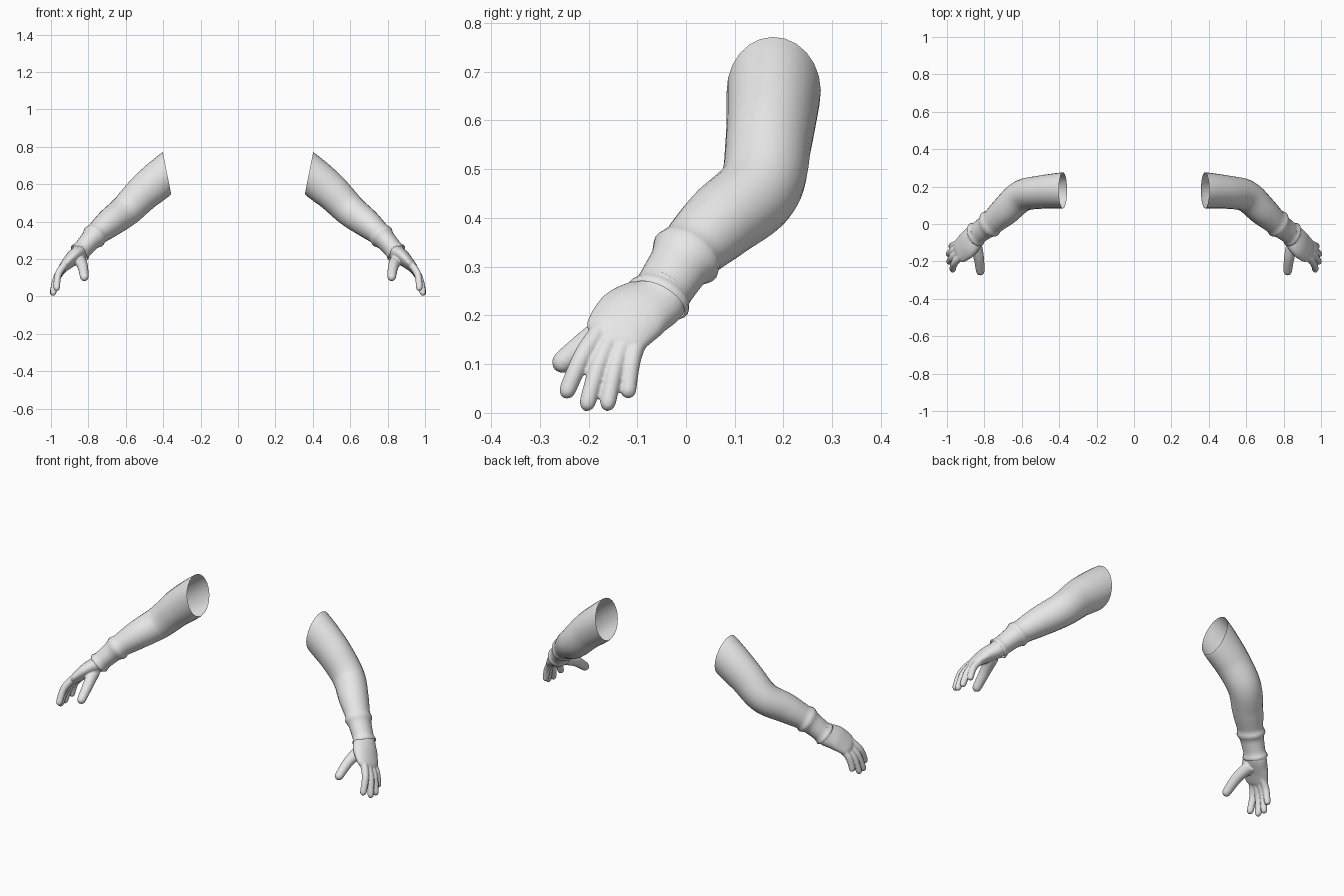
import bpy, bmesh, math
from mathutils import Vector

cube = bpy.data.objects.get("Cube")
if cube:
    bpy.data.objects.remove(cube)

material = bpy.data.materials.new("light_grey")
material.use_nodes = True
colour = (0.8, 0.8, 0.8, 1)
material.diffuse_color = colour
material.node_tree.nodes["Principled BSDF"].inputs["Base Color"].default_value = colour

SEGMENTS = 24
STEPS = 10
FRONT = Vector((-0.1, -1, 0))
THUMB_SIDE = Vector((-0.3, -0.9, 0.4))
SHOULDER_AXIS = Vector((1, 0, -0.2))


def spline(keys, t):
    """Smooth curve through key points that also carry a radius."""
    last = len(keys) - 1
    i = min(int(t), last - 1)
    f = t - i
    a, b, c, d = (keys[min(max(i + k, 0), last)] for k in (-1, 0, 1, 2))
    return b + f / 2 * (c - a + f * (2 * a - 5 * b + 4 * c - d + f * (3 * (b - c) + d - a)))


def skin_rings(bm, rings):
    """Bridge neighbouring rings with quads."""
    for lower, upper in zip(rings, rings[1:]):
        for k in range(SEGMENTS):
            n = (k + 1) % SEGMENTS
            bm.faces.new((lower[k], lower[n], upper[n], upper[k]))


def add_ring(bm, centre, axis, side, width, thickness):
    axis = axis.normalized()
    across = (side - axis * side.dot(axis)).normalized()
    up = across.cross(axis)
    angles = [math.tau * k / SEGMENTS for k in range(SEGMENTS)]
    return [bm.verts.new(centre + across * width * math.cos(a) + up * thickness * math.sin(a))
            for a in angles]


def path_samples(keys):
    """Yield the parameter, centre, direction and radius along a path."""
    keys = [Vector(key) for key in keys]
    count = STEPS * (len(keys) - 1)
    samples = [spline(keys, i / STEPS) for i in range(count + 1)]
    for i, sample in enumerate(samples):
        direction = samples[min(i + 1, count)] - samples[max(i - 1, 0)]
        yield i / STEPS, sample.xyz, direction.xyz, sample.w


def add_limb(bm, keys, flatten=0):
    """Closed limb with a rounded end, growing flatter along its length."""
    rings = []
    length = len(keys) - 1
    for t, centre, axis, radius in path_samples(keys):
        u = t / length
        tip = max(u - 0.85, 0) / 0.15
        radius *= math.sqrt(max(1 - tip * tip, 0.05))
        flat = flatten * u
        rings.append(add_ring(bm, centre, axis, THUMB_SIDE, radius * (1 + flat), radius * (1 - flat)))
    skin_rings(bm, rings)
    bm.faces.new(rings[0])
    bm.faces.new(rings[-1])


def make_object(bm, name):
    """Smooth-shaded object, ready for its modifiers."""
    bmesh.ops.recalc_face_normals(bm, faces=bm.faces)
    mesh = bpy.data.meshes.new(name)
    bm.to_mesh(mesh)
    bm.free()
    mesh.materials.append(material)
    mesh.shade_smooth()
    obj = bpy.data.objects.new(name, mesh)
    bpy.context.collection.objects.link(obj)
    return obj


def mirror(obj):
    obj.modifiers.new("Both sides", "MIRROR").use_mirror_merge = False


# Sleeves: open shoulder, bent elbow, two gathered rolls near the wrist
sleeve_path = [
    (0.38, 0.18, 0.66, 0.105),
    (0.5, 0.17, 0.56, 0.093),
    (0.6, 0.15, 0.46, 0.086),
    (0.69, 0.07, 0.39, 0.078),
    (0.77, 0, 0.32, 0.062),
    (0.85, -0.06, 0.23, 0.053),
]
bm = bmesh.new()
rings = []
for t, centre, axis, radius in path_samples(sleeve_path):
    radius += sum(0.01 * math.exp(-((t - roll) / 0.12) ** 2) for roll in (4, 4.9))
    axis = SHOULDER_AXIS.lerp(axis.normalized(), min(t, 1))
    side = FRONT.lerp(THUMB_SIDE, min(t / 3, 1))
    flat = 0.035 * t - 0.08
    rings.append(add_ring(bm, centre, axis, side, radius * (1 + flat), radius * (1 - flat)))
skin_rings(bm, rings)
mirror(make_object(bm, "sleeves"))

# Palm, flattening from the wrist to the knuckles
bm = bmesh.new()
palm_path = [
    (0.83, -0.04, 0.26, 0.05),
    (0.85, -0.06, 0.23, 0.054),
    (0.89, -0.11, 0.2, 0.057),
    (0.95, -0.16, 0.14, 0.042),
]
add_limb(bm, palm_path, flatten=0.5)

# Thumb
add_limb(bm, [(0.85, -0.1, 0.2, 0.034), (0.83, -0.18, 0.16, 0.028), (0.82, -0.27, 0.09, 0.022)])

# Four fingers fanned from index to little, the middle ones reaching further
index = [(0.91, -0.16, 0.19, 0.02), (0.96, -0.21, 0.12, 0.019), (0.97, -0.25, 0.03, 0.017)]
little = [(0.91, -0.09, 0.17, 0.02), (0.96, -0.11, 0.11, 0.018), (0.98, -0.12, 0.03, 0.016)]
reach = Vector((0.02, 0, -0.03, 0))
for finger in range(4):
    fan = finger / 3
    arch = reach * math.sin(math.pi * fan)
    add_limb(bm, [Vector(a).lerp(Vector(b), fan) + arch * joint / 2
                  for joint, (a, b) in enumerate(zip(index, little))])

# Merge palm and digits into one smooth skin
hands = make_object(bm, "hands")
merge = hands.modifiers.new("Merge", "REMESH")
merge.mode = "VOXEL"
merge.voxel_size = 0.004
merge.use_smooth_shade = True
soften = hands.modifiers.new("Soften", "SMOOTH")
soften.factor = 0.5
soften.iterations = 5
mirror(hands)
